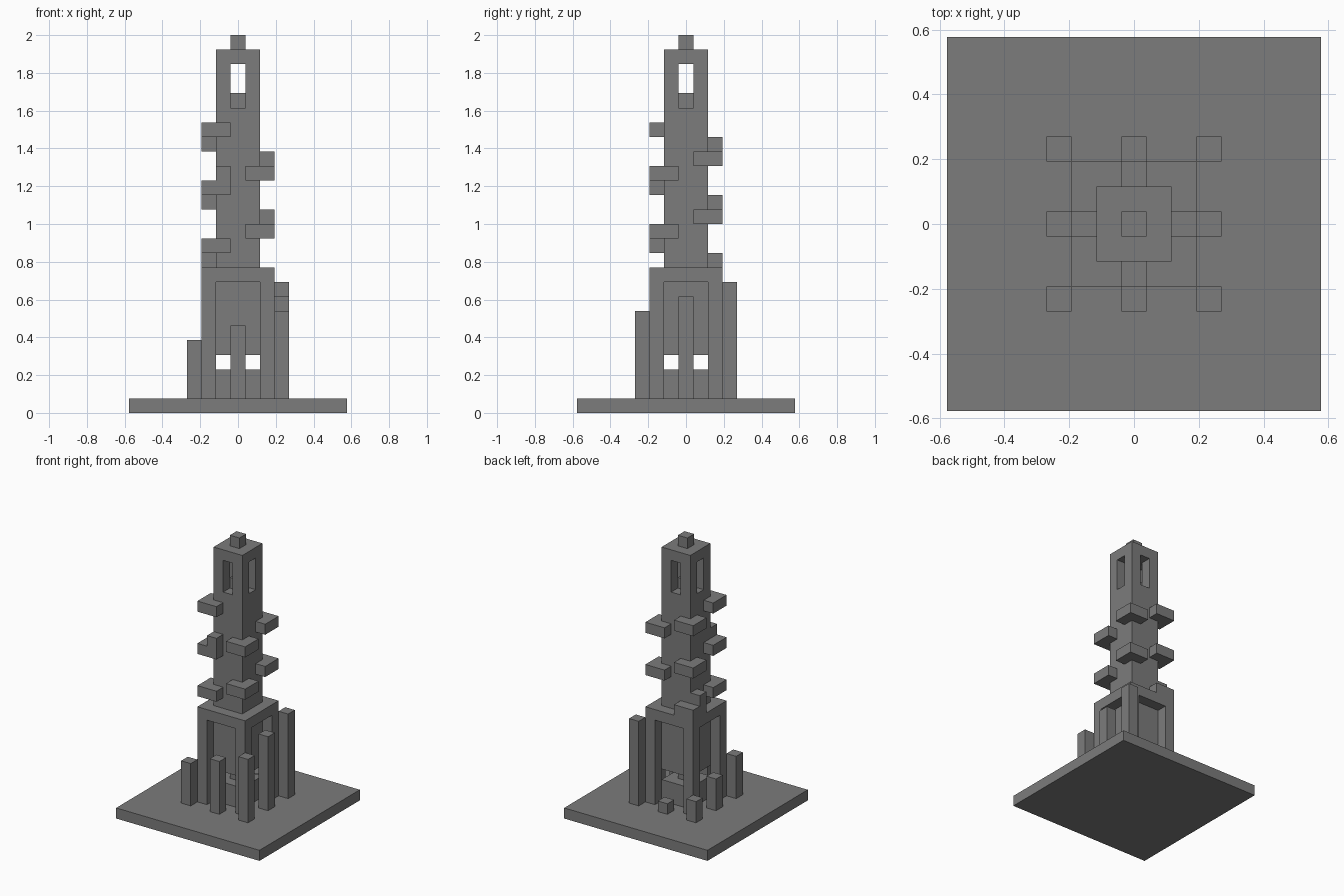
import bpy
import bmesh
from itertools import product
from mathutils import Vector

if "Cube" in bpy.data.objects:
    bpy.data.objects.remove(bpy.data.objects["Cube"], do_unlink=True)

U = 2 / 26  # edge length of one building block

stone = bpy.data.materials.new("grey_stone")
stone.use_nodes = True
GREY = (0.2, 0.2, 0.2, 1)
stone.diffuse_color = GREY
stone.node_tree.nodes["Principled BSDF"].inputs["Base Color"].default_value = GREY


def block(xs, ys, zs):
    """Set of grid cells; x and y ranges are inclusive, z runs from bottom to top."""
    return set(product(range(xs[0], xs[1] + 1), range(ys[0], ys[1] + 1), range(*zs)))


def square(r, z0, z1):
    return block((-r, r), (-r, r), (z0, z1))


def build(name, cells):
    """Mesh the outer skin of a set of cells and merge the flat areas."""
    bm = bmesh.new()
    for cell in cells:
        for axis, sign in product(range(3), (-1, 1)):
            normal = Vector((0, 0, 0))
            normal[axis] = sign
            if tuple(int(c + n) for c, n in zip(cell, normal)) in cells:
                continue
            side = Vector((0, 0, 0))
            side[(axis + 1) % 3] = 1
            up = normal.cross(side)
            centre = Vector(cell) + Vector((0, 0, 0.5)) + normal / 2
            corners = [(-1, -1), (1, -1), (1, 1), (-1, 1)]
            bm.faces.new([bm.verts.new((centre + side * a / 2 + up * b / 2) * U)
                          for a, b in corners])
    bmesh.ops.remove_doubles(bm, verts=bm.verts, dist=U / 100)
    bmesh.ops.dissolve_limit(bm, angle_limit=0.01, verts=bm.verts, edges=bm.edges)
    bmesh.ops.recalc_face_normals(bm, faces=bm.faces)
    mesh = bpy.data.meshes.new(name)
    bm.to_mesh(mesh)
    bm.free()
    mesh.materials.append(stone)
    obj = bpy.data.objects.new(name, mesh)
    bpy.context.collection.objects.link(obj)
    return obj


# Ground slab
build("base_slab", square(7, 0, 1))

# Lower body: corner piers and lintel around a recessed core with an open slot
frame = square(2, 1, 10)
for s in (-2, 2):
    frame -= block((-1, 1), (s, s), (1, 9))
    frame -= block((s, s), (-1, 1), (1, 9))
slot = square(1, 3, 4) - square(0, 3, 4)
build("lower_body", frame - slot)

# Tower shaft with a lantern opening on all four sides
openings = block((0, 0), (-1, 1), (21, 24)) | block((-1, 1), (0, 0), (21, 24))
lamp = square(0, 21, 22)
build("tower_shaft", square(1, 10, 25) - (openings - lamp))
build("finial", square(0, 25, 26))

# Stepping posts rising around the body
post_spots = [(0, 3), (-3, 3), (-3, 0), (-3, -3), (0, -3), (3, -3), (3, 0), (3, 3)]
for i, (x, y) in enumerate(post_spots):
    build(f"stepping_post_{i + 1}", block((x, x), (y, y), (1, i + 2)))

# Corner steps winding up the shaft, two with an extra block on top
extras = {10: (-2, 1, 11), 15: (-1, -2, 16)}
corners = [(-1, 1), (-1, -1), (1, -1), (1, 1)]
for i in range(10):
    z = 10 + i
    sx, sy = corners[i % 4]
    step = {(2 * sx, 2 * sy, z), (sx, 2 * sy, z), (2 * sx, sy, z)}
    if z in extras:
        step.add(extras[z])
    build(f"corner_step_{i + 1}", step)
